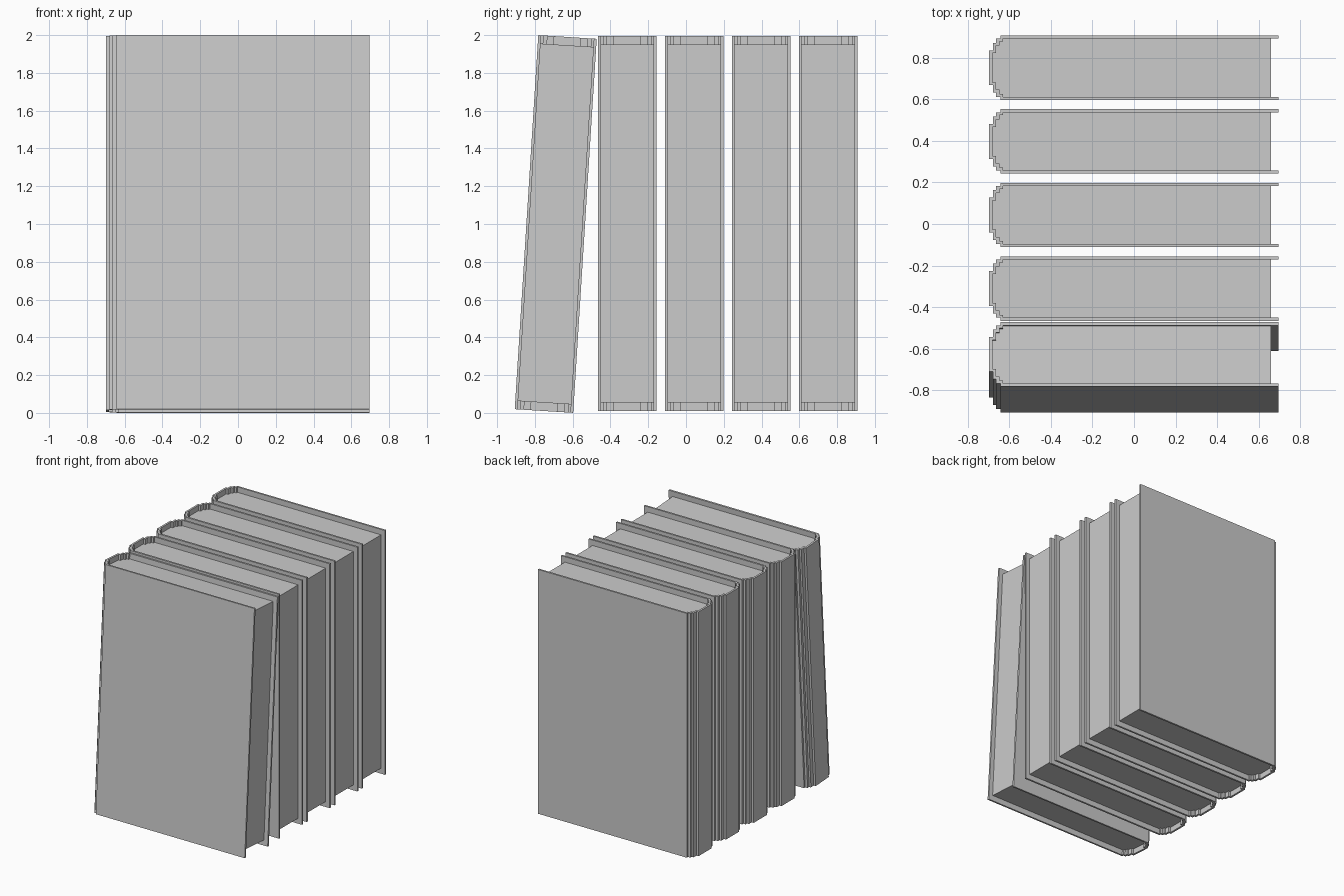
import bpy, bmesh, math

if "Cube" in bpy.data.objects:
    bpy.data.objects.remove(bpy.data.objects["Cube"])

HEIGHT = 1.984   # cover height
INSET = 0.044    # pages sit back from the cover at top and bottom

# Half profiles seen from above as (x, half width), stepped at the spine
outer = [(0.695, 0.155), (-0.643, 0.155), (-0.643, 0.140), (-0.664, 0.140),
         (-0.664, 0.120), (-0.680, 0.120), (-0.680, 0.084), (-0.698, 0.084)]
inner = [(-0.630, 0.140), (-0.630, 0.126), (-0.648, 0.126), (-0.648, 0.106),
         (-0.664, 0.106), (-0.664, 0.070), (-0.682, 0.070)]


def mirrored(half):
    """Continue a half profile round to the other side of the book."""
    return half + [(x, -y) for x, y in reversed(half)]


def extrude_profile(name, profile, z0, z1):
    bm = bmesh.new()
    face = bm.faces.new([bm.verts.new((x, y, z0)) for x, y in profile])
    ext = bmesh.ops.extrude_face_region(bm, geom=[face])
    top = [v for v in ext["geom"] if isinstance(v, bmesh.types.BMVert)]
    bmesh.ops.translate(bm, verts=top, vec=(0, 0, z1 - z0))
    bmesh.ops.recalc_face_normals(bm, faces=bm.faces)
    mesh = bpy.data.meshes.new(name)
    bm.to_mesh(mesh)
    bm.free()
    obj = bpy.data.objects.new(name, mesh)
    bpy.context.collection.objects.link(obj)
    return obj


def book(number, y, tilt):
    # Cover: one C-shaped wrap of two boards and the stepped spine
    wrap = mirrored(outer) + mirrored([(0.695, 0.140)] + inner)[::-1]
    cover = extrude_profile(f"cover_{number}", wrap, 0, HEIGHT)
    # Page block: fills the inside of the cover
    block = mirrored([(0.66, 0.140)] + inner)
    pages = extrude_profile(f"pages_{number}", block, INSET, HEIGHT - INSET)
    for part in (cover, pages):
        part.location = (0, y, 0.01)
        part.rotation_euler.x = -math.radians(tilt)


# One leaning book and four upright books
book(1, -0.752, 3.6)
for i in range(4):
    book(i + 2, -0.311 + i * 0.3545, 0)
